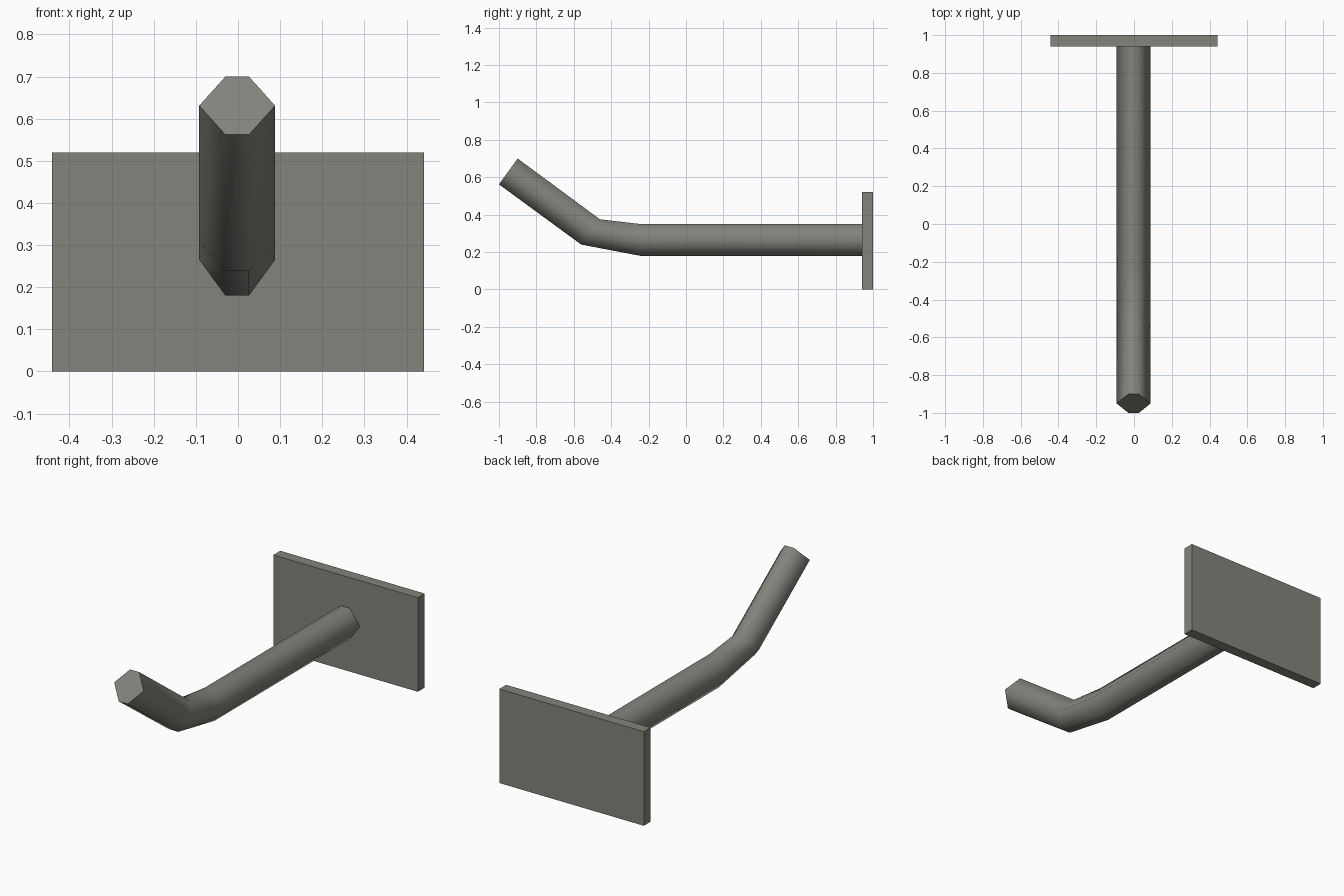
import bpy, bmesh, math

if "Cube" in bpy.data.objects:
    bpy.data.objects.remove(bpy.data.objects["Cube"])

metal = bpy.data.materials.new("grey metal")
metal.diffuse_color = (0.23, 0.225, 0.2, 1)
metal.use_nodes = True
metal.node_tree.nodes["Principled BSDF"].inputs["Base Color"].default_value = metal.diffuse_color


def add_object(name, bm):
    bmesh.ops.recalc_face_normals(bm, faces=bm.faces[:])
    mesh = bpy.data.meshes.new(name)
    bm.to_mesh(mesh)
    bm.free()
    mesh.materials.append(metal)
    obj = bpy.data.objects.new(name, mesh)
    bpy.context.collection.objects.link(obj)
    return obj


# Wall plate
bm = bmesh.new()
bmesh.ops.create_cube(bm, size=1)
bmesh.ops.scale(bm, vec=(0.884, 0.06, 0.52), verts=bm.verts[:])
bmesh.ops.translate(bm, vec=(0, 0.97, 0.26), verts=bm.verts[:])
add_object("wall_plate", bm)

# Bent six-sided hook arm: each station gives the (y, z) of its top and bottom edge
stations = [((-0.90, 0.70), (-1.0, 0.562)),
            ((-0.46, 0.375), (-0.56, 0.24)),
            ((-0.245, 0.35), (-0.245, 0.18)),
            ((0.942, 0.35), (0.942, 0.18))]
# Hexagon profile: x, and blend from bottom (0) to top (1)
profile = [(-0.028, 1), (0.028, 1), (0.09, 0.5), (0.028, 0), (-0.028, 0), (-0.09, 0.5)]

bm = bmesh.new()
rings = []
for (ty, tz), (by, bz) in stations:
    rings.append([bm.verts.new((x - 0.002, by + (ty - by) * t, bz + (tz - bz) * t))
                  for x, t in profile])
for a, b in zip(rings, rings[1:]):
    for i in range(6):
        j = (i + 1) % 6
        bm.faces.new((a[i], a[j], b[j], b[i]))
bm.faces.new(rings[0])
bm.faces.new(rings[-1])
arm = add_object("hook_arm", bm)

# Smooth the arm's sides, keep its end caps crisp
bpy.context.view_layer.objects.active = arm
arm.select_set(True)
bpy.ops.object.shade_smooth_by_angle(angle=math.radians(80))
